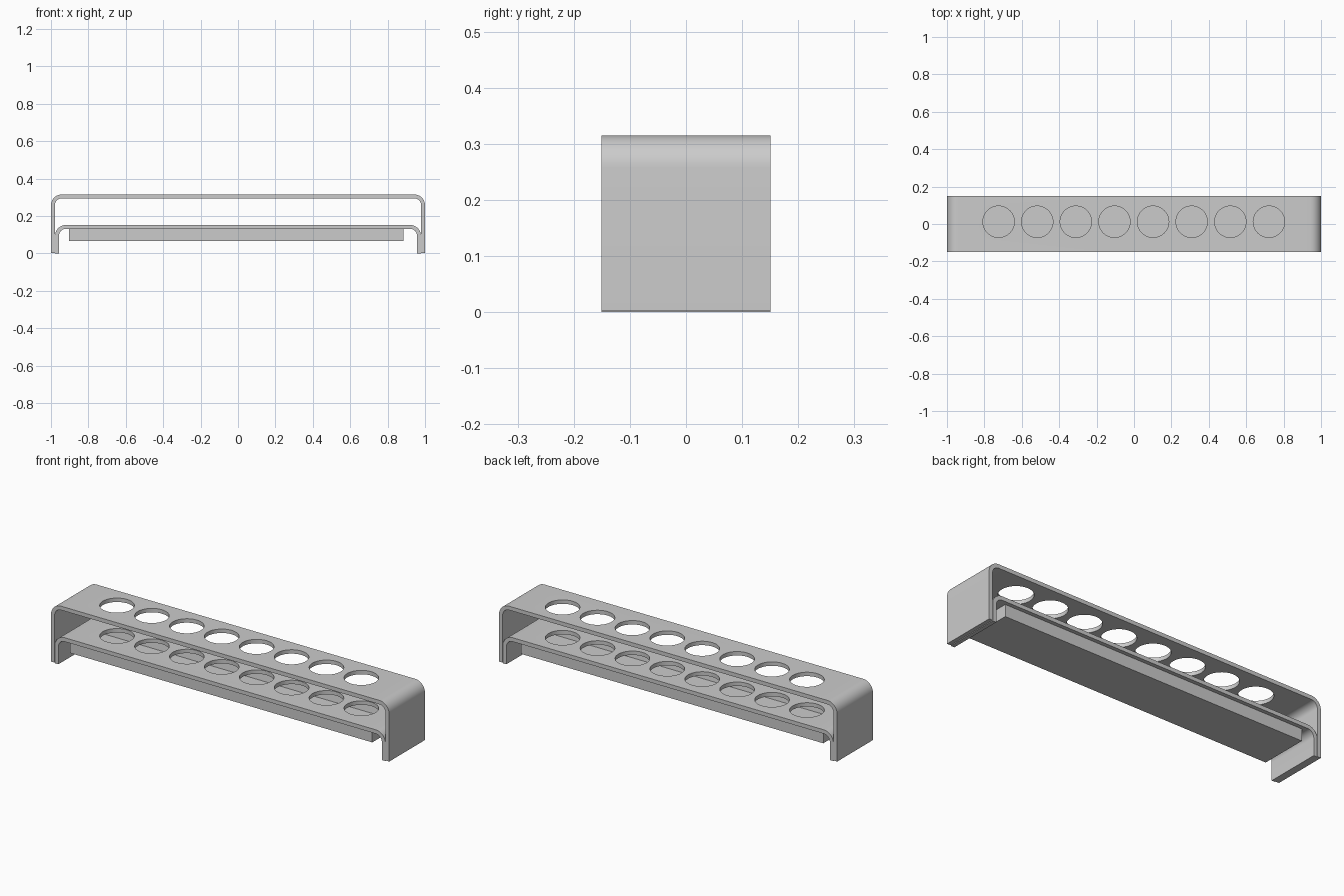
import bpy, bmesh, math

if "Cube" in bpy.data.objects:
    bpy.data.objects.remove(bpy.data.objects["Cube"])

DEPTH = 0.151
HOLE_Y, HOLE_R = 0.012, 0.084


def make_object(name, bm):
    bmesh.ops.recalc_face_normals(bm, faces=bm.faces)
    mesh = bpy.data.meshes.new(name)
    bm.to_mesh(mesh)
    bm.free()
    obj = bpy.data.objects.new(name, mesh)
    bpy.context.collection.objects.link(obj)
    return obj


def arch(half_w, top, r, bottom, steps=10):
    """Outline of an upside-down U with rounded corners, left foot to right foot."""
    right = [(half_w - r + r * math.cos(a), top - r + r * math.sin(a))
             for a in (math.pi / 2 * i / steps for i in range(steps + 1))]
    right = [(half_w, bottom)] + right
    return [(-x, z) for x, z in right] + right[::-1]


def hole_cutter():
    bm = bmesh.new()
    for i in range(8):
        ret = bmesh.ops.create_cone(bm, cap_ends=True, segments=48,
                                    radius1=HOLE_R, radius2=HOLE_R, depth=1)
        x = -0.724 + i * 0.2065
        bmesh.ops.translate(bm, verts=ret["verts"], vec=(x, HOLE_Y, 0.3))
    obj = make_object("hole_cutter", bm)
    obj.hide_render = True
    return obj


def cut_and_smooth(obj, cutter):
    bpy.ops.object.select_all(action='DESELECT')
    obj.select_set(True)
    bpy.context.view_layer.objects.active = obj
    mod = obj.modifiers.new("holes", 'BOOLEAN')
    mod.operation, mod.solver, mod.object = 'DIFFERENCE', 'EXACT', cutter
    bpy.ops.object.modifier_apply(modifier=mod.name)
    bpy.ops.object.shade_smooth_by_angle(angle=math.radians(30))


def bracket(name, half_w, top, r, thick, bottom, cutter):
    outline = arch(half_w, top, r, bottom)
    outline += arch(half_w - thick, top - thick, r - thick, bottom)[::-1]
    bm = bmesh.new()
    face = bm.faces.new([bm.verts.new((x, -DEPTH, z)) for x, z in outline])
    ret = bmesh.ops.extrude_face_region(bm, geom=[face])
    verts = [g for g in ret["geom"] if isinstance(g, bmesh.types.BMVert)]
    bmesh.ops.translate(bm, verts=verts, vec=(0, 2 * DEPTH, 0))
    cut_and_smooth(make_object(name, bm), cutter)


# Two nested bent plates with matching rows of holes
cutter = hole_cutter()
bracket("outer_bracket", 1.0, 0.315, 0.058, 0.021, 0.003, cutter)
bracket("inner_bracket", 0.978, 0.152, 0.058, 0.021, 0.0, cutter)
bpy.data.objects.remove(cutter)

# Shallow open tray hanging under the inner bracket
x0, x1, y1, z0, z1, wall = -0.903, 0.885, 0.13, 0.067, 0.132, 0.012
bm = bmesh.new()
bmesh.ops.create_cube(bm, size=1)
for v in bm.verts:
    v.co = (x1 if v.co.x > 0 else x0, y1 if v.co.y > 0 else -y1,
            z1 if v.co.z > 0 else z0)
bm.normal_update()
top = [f for f in bm.faces if f.normal.z > 0.5]
bmesh.ops.inset_region(bm, faces=top, thickness=wall)
bmesh.ops.translate(bm, verts=top[0].verts, vec=(0, 0, z0 + wall - z1))
make_object("drip_tray", bm)
